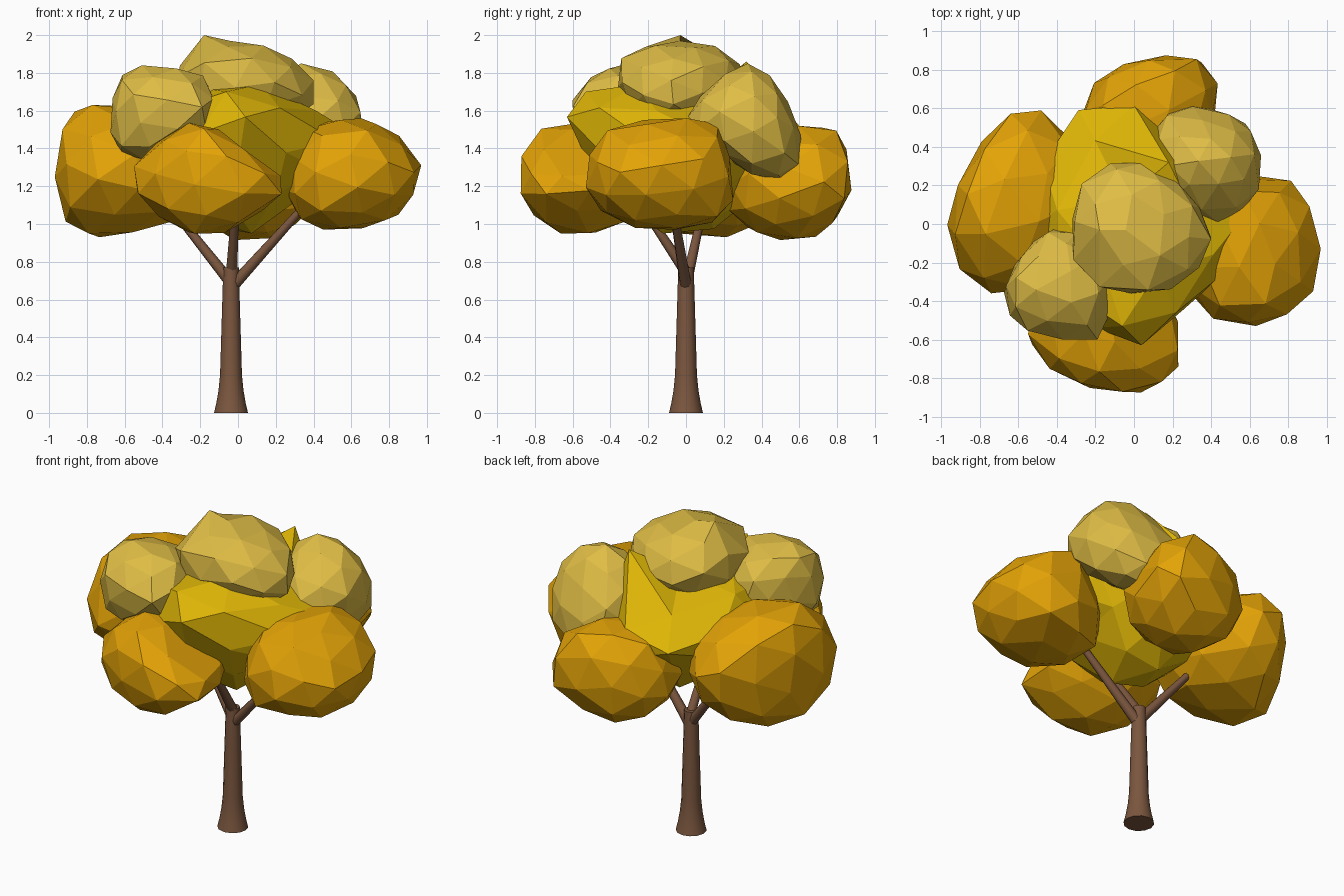
import bpy, bmesh, math, random
from mathutils import Vector, Euler

if "Cube" in bpy.data.objects:
    bpy.data.objects.remove(bpy.data.objects["Cube"])


def material(name, rgb):
    m = bpy.data.materials.new(name)
    m.diffuse_color = (*rgb, 1)
    m.use_nodes = True
    m.node_tree.nodes["Principled BSDF"].inputs["Base Color"].default_value = m.diffuse_color
    return m


BARK = material("bark brown", (0.198, 0.094, 0.049))
ORANGE = material("leaf orange", (0.77, 0.366, 0.002))
YELLOW = material("leaf yellow", (0.74, 0.468, 0.002))
PALE = material("leaf pale yellow", (0.74, 0.508, 0.06))


def make_object(name, bm, mat, smooth=False):
    bmesh.ops.recalc_face_normals(bm, faces=bm.faces)
    me = bpy.data.meshes.new(name)
    bm.to_mesh(me)
    bm.free()
    me.materials.append(mat)
    ob = bpy.data.objects.new(name, me)
    bpy.context.collection.objects.link(ob)
    if smooth:
        bpy.ops.object.select_all(action='DESELECT')
        ob.select_set(True)
        bpy.context.view_layer.objects.active = ob
        bpy.ops.object.shade_smooth_by_angle(angle=math.radians(50))


def tube(name, rings, sides):
    """Round limb through (centre, radius) rings, capped at both ends."""
    bm = bmesh.new()
    axis = Vector(rings[-1][0]) - Vector(rings[0][0])
    rot = axis.to_track_quat('Z', 'Y')
    loops = []
    for c, r in rings:
        loops.append([bm.verts.new(Vector(c) + rot @ Vector(
            (r * math.cos(2 * math.pi * i / sides), r * math.sin(2 * math.pi * i / sides), 0)))
            for i in range(sides)])
    for a, b in zip(loops, loops[1:]):
        for i in range(sides):
            j = (i + 1) % sides
            bm.faces.new((a[i], a[j], b[j], b[i]))
    bm.faces.new(loops[0][::-1])
    bm.faces.new(loops[-1])
    make_object(name, bm, BARK, True)


def clump(name, lo, hi, mat, seed, limits, peak=None, jitter=0.04):
    """Faceted leaf clump: rough icosphere shaped by its box and by diagonal
    limits such as '+x-z' (largest value of x - z on the clump)."""
    rnd = random.Random(seed)
    lo, hi = Vector(lo), Vector(hi)
    c, half = (lo + hi) / 2, (hi - lo) / 2
    planes = []
    for key, value in limits.items():
        n = Vector((0, 0, 0))
        for s, a in (key[:2], key[2:]):
            n['xyz'.index(a)] = 1 if s == '+' else -1
        planes.append((n.normalized(), (value - n.dot(c)) / n.length))
    for i in range(3):
        for s in (1, -1):
            n = Vector((0, 0, 0))
            n[i] = s
            planes.append((n, half[i]))
    bm = bmesh.new()
    bmesh.ops.create_icosphere(bm, subdivisions=2, radius=1)
    rot = Euler([rnd.uniform(0, 6.28) for _ in range(3)]).to_matrix()
    for v in bm.verts:
        u = rot @ v.co * (1 + rnd.uniform(-jitter, jitter))
        v.co = Vector([u[k] * half[k] for k in range(3)])
    # stretch or squeeze towards each limit until all are met
    for _ in range(12):
        for n, d in planes:
            top = max(n.dot(v.co) for v in bm.verts)
            for v in bm.verts:
                w = max(0, n.dot(v.co) / top) ** 3
                v.co += n * (d - top) * w
    bmesh.ops.translate(bm, verts=bm.verts, vec=c)
    if peak:
        p = Vector(peak)
        min(bm.verts, key=lambda v: (v.co - p).length).co = p
    # merge nearly flat neighbouring facets
    bmesh.ops.dissolve_limit(bm, angle_limit=math.radians(7),
                             verts=bm.verts, edges=bm.edges)
    make_object(name, bm, mat)


# Trunk with flared foot
tube("trunk", [((-0.037, 0, z), r) for z, r in
     ((0, 0.09), (0.05, 0.078), (0.12, 0.066), (0.2, 0.058), (0.5, 0.049), (0.77, 0.041))], 12)

# Branches reaching into the crown
tube("left_branch", [((-0.03, 0.0, 0.68), 0.032), ((-0.42, 0.11, 1.17), 0.018)], 8)
tube("right_branch", [((-0.03, 0.0, 0.67), 0.032), ((0.42, -0.08, 1.17), 0.018)], 8)
tube("front_branch", [((-0.035, 0.01, 0.73), 0.03), ((-0.01, -0.27, 1.15), 0.018)], 8)

# Lower ring of orange clumps
clump("left_clump", (-0.97, -0.36, 0.93), (-0.22, 0.59, 1.63), ORANGE, 3,
      {'-x+z': 2.46, '-x-z': -0.1, '-x+y': 1.22, '-x-y': 1.14, '+x+y': 0.11})
clump("right_clump", (0.25, -0.53, 0.97), (0.97, 0.25, 1.56), ORANGE, 5,
      {'+x+z': 2.32, '+x-z': -0.2, '-x+z': 1.14, '-x-z': -1.36, '+x+y': 1.04, '+x-y': 1.28,
       '-x-y': 0.08, '+y+z': 1.7, '-y+z': 1.91, '+y-z': -0.87, '-y-z': -0.62})
clump("front_clump", (-0.55, -0.875, 0.95), (0.23, -0.2, 1.535), ORANGE, 8,
      {'-x+z': 1.86, '+x+z': 1.48, '-x-z': -0.62, '+x-z': -0.93, '-x-y': 1.19, '+x-y': 0.97,
       '-y+z': 2.27, '-y-z': -0.24})
clump("back_clump", (-0.27, 0.2, 0.915), (0.435, 0.876, 1.52), ORANGE, 11,
      {'-x+y': 0.94, '+x+y': 1.19, '+y+z': 2.29, '+y-z': -0.23, '-y-z': -1.3})

# Yellow core with a ridge point at the back
clump("core_clump", (-0.53, -0.63, 0.95), (0.59, 0.62, 1.74), YELLOW, 14,
      {'-x+y': 0.88, '+x+y': 0.68, '+x-y': 0.73, '-x-y': 0.74, '+x+z': 2.08, '+x-z': -0.76,
       '-y+z': 2.23, '-x-z': -0.8, '-y-z': -0.76, '+y-z': -0.74}, peak=(0.18, 0.32, 1.86))

# Pale upper clumps
clump("top_clump", (-0.32, -0.36, 1.48), (0.4, 0.32, 1.97), PALE, 17,
      {'-x+y': 0.48, '+x+y': 0.44, '+x-y': 0.565, '-x-y': 0.505, '+x+z': 2.16, '-x+z': 2.18,
       '-y+z': 2.22, '+y+z': 2.13}, peak=(-0.18, -0.03, 2.0))
clump("upper_left_clump", (-0.675, -0.6, 1.34), (-0.13, -0.02, 1.84), PALE, 20,
      {'-x+z': 2.4, '+x+z': 1.6, '-x-z': -0.76, '+x-z': -1.65, '-x+y': 0.43, '+x+y': -0.34,
       '+x-y': 0.41, '-x-y': 1.12, '-y+z': 2.28})
clump("upper_right_clump", (0.1, 0.01, 1.23), (0.66, 0.61, 1.85), PALE, 23,
      {'-x+y': 0.4, '+x+y': 1.1, '+x-y': 0.49, '+y+z': 2.23, '+y-z': -0.72, '-y-z': -1.54,
       '-y+z': 1.6, '+x+z': 2.31})
